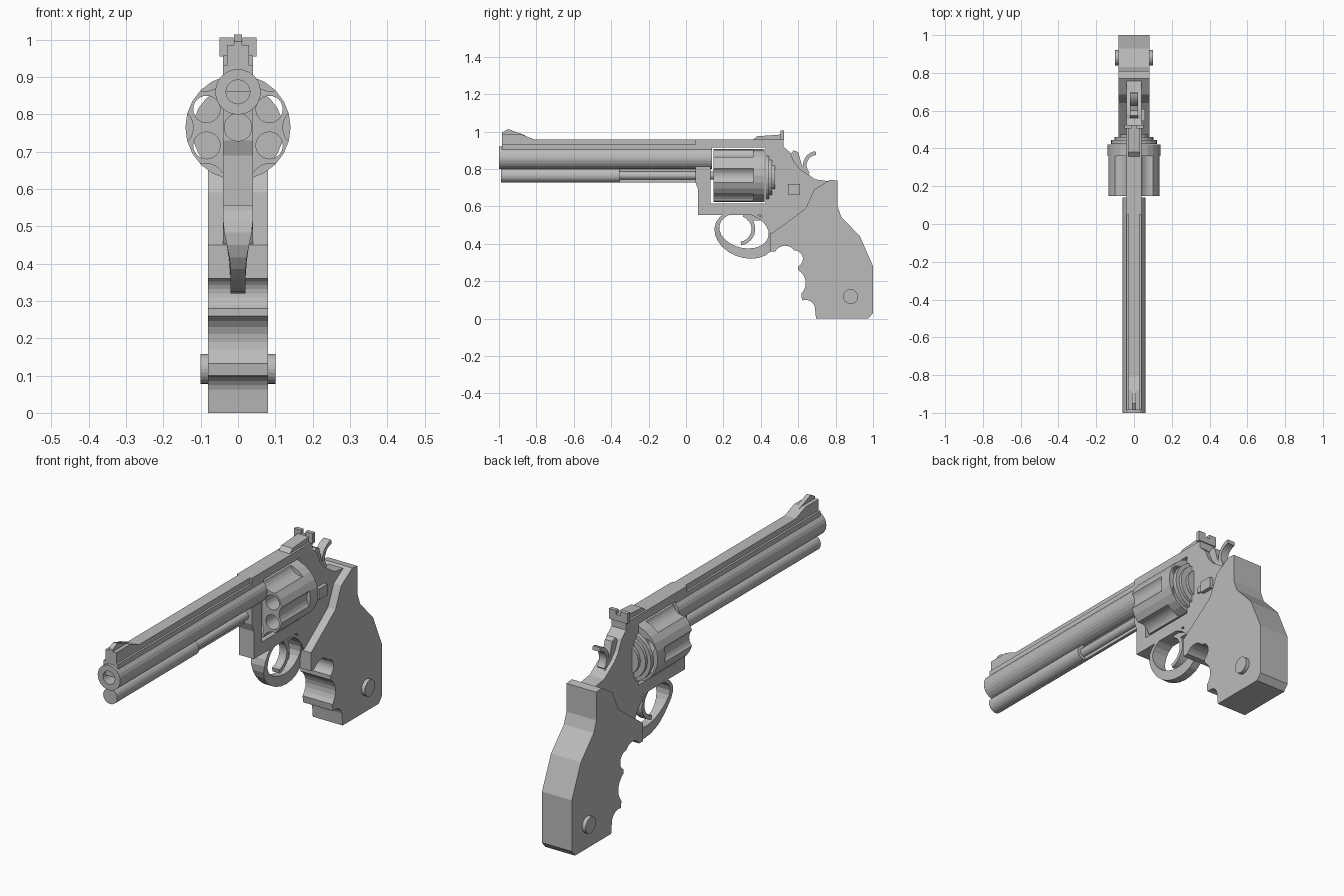
import bpy, bmesh
from math import cos, sin, radians

if "Cube" in bpy.data.objects:
    bpy.data.objects.remove(bpy.data.objects["Cube"])

GREY = (.5, .5, .5, 1)
steel = bpy.data.materials.new("plain grey")
steel.use_nodes = True
steel.diffuse_color = GREY
steel.node_tree.nodes["Principled BSDF"].inputs["Base Color"].default_value = GREY


def finish(name, bm):
    bmesh.ops.recalc_face_normals(bm, faces=bm.faces)
    mesh = bpy.data.meshes.new(name)
    bm.to_mesh(mesh)
    bm.free()
    mesh.materials.append(steel)
    part = bpy.data.objects.new(name, mesh)
    bpy.context.collection.objects.link(part)
    return part


def extrude(name, first_end, second_end):
    """Solid between two matching outlines."""
    bm = bmesh.new()
    first = [bm.verts.new(point) for point in first_end]
    second = [bm.verts.new(point) for point in second_end]
    bm.faces.new(first)
    bm.faces.new(second)
    for i in range(len(first)):
        bm.faces.new((first[i - 1], first[i], second[i], second[i - 1]))
    return finish(name, bm)


def plate(name, half_width, outline):
    """Side outline of (y, z) points, given equal thickness to left and right."""
    return extrude(name, [(-half_width, y, z) for y, z in outline],
                   [(half_width, y, z) for y, z in outline])


def bar(name, front, back, section):
    """Cross-section of (x, z) points, drawn from front to back."""
    return extrude(name, [(x, front, z) for x, z in section],
                   [(x, back, z) for x, z in section])


def arc(u, v, radius, start, sweep, steps=12):
    angles = [radians(start + sweep * i / steps) for i in range(steps + 1)]
    return [(u + radius * cos(a), v + radius * sin(a)) for a in angles]


def circle(u, v, radius, sides=24):
    return arc(u, v, radius, 0, 360, sides)[:-1]


def crescent(u, v, inner, outer, start, sweep):
    return arc(u, v, inner, start, sweep) + arc(u, v, outer, start + sweep, -sweep)


def box(left, right, bottom, top):
    return [(left, bottom), (right, bottom), (right, top), (left, top)]


def cut(part, cutter):
    """Subtract the cutter from the part, then discard the cutter."""
    cutter.hide_render = True
    mod = part.modifiers.new("cut", "BOOLEAN")
    mod.operation = "DIFFERENCE"
    mod.solver = "EXACT"
    mod.object = cutter
    graph = bpy.context.evaluated_depsgraph_get()
    mesh = bpy.data.meshes.new_from_object(part.evaluated_get(graph))
    part.modifiers.clear()
    part.data = mesh
    bpy.data.objects.remove(cutter)


BORE = .86         # height of the barrel axis
AXIS = .765        # height of the cylinder axis
STRAP = .957       # height of the top strap
BODY = .04         # half width of the frame
RIB = .03          # half width of the rib and sights

# Barrel with its bore, and a two-step rib on top
barrel = bar("barrel", -1, .14, circle(0, BORE, .061))
cut(barrel, bar("bore_cutter", -2, 0, circle(0, BORE, .032)))
bar("rib_lower", -.985, .14, box(-BODY, BODY, BORE, .93))
bar("rib_upper", -.985, .14, box(-RIB, RIB, BORE, STRAP))

# Lug below the barrel, its rear half open on one side to show the rod
lug = circle(0, AXIS, .038)
bar("lug_front", -.99, -.355, lug)
bar("lug_rear", -.355, .1, [point for point in lug if point[0] < .001])
bar("ejector_rod", -.36, .16, circle(0, AXIS, .022))

# Frame with the cylinder window
frame = plate("frame", BODY, [
    (.05, STRAP), (.05, .73), (.065, .69), (.065, .555), (.4, .555), (.46, .44),
    (.65, .45), (.76, .735), (.69, .745), (.61, .8), (.58, .835), (.555, .89),
    (.52, .92), (.52, STRAP)])
cut(frame, plate("window_cutter", 1, box(.13, .425, .615, .915)))

# Cylinder with six chambers and, between them, six outer flutes
cylinder = bar("cylinder", .147, .42, circle(0, AXIS, .141))
flutes = circle(0, AXIS, .175, 6)
chambers = arc(0, AXIS, .097, 30, 300, 5)
for flute, chamber in zip(flutes, chambers):
    cut(cylinder, bar("flute_cutter", 0, .36, circle(*flute, .055)))
    cut(cylinder, bar("chamber_cutter", 0, 1, circle(*chamber, .036)))

# Stepped recoil shield behind the cylinder
for radius, back in ((.122, .445), (.103, .46), (.075, .475)):
    bar("recoil_shield", .424, back, circle(0, AXIS - .01, radius))

# Trigger guard: leaning oval ring, narrower towards the bottom
bm = bmesh.new()
rings = []
for c, s in circle(0, 0, 1):
    ring = []
    for side, y, z in ((-1, .16 * c, .45 + .13 * s), (1, .16 * c, .45 + .13 * s),
                       (1, .13 * c, .47 + .095 * s), (-1, .13 * c, .47 + .095 * s)):
        width = BODY / 2 * (1 + min(1, max(0, 10 * z - 4)))
        ring.append(bm.verts.new((side * width, y + .315 + (.45 - z) / 4, z)))
    rings.append(ring)
for i, ring in enumerate(rings):
    for j in range(4):
        bm.faces.new((ring[j - 1], ring[j], rings[i - 1][j], rings[i - 1][j - 1]))
finish("trigger_guard", bm)

# Trigger
plate("trigger", .02, crescent(.28, .48, .07, .09, -80, 150))
plate("trigger_root", .02, box(.33, .4, .525, .57))

# Grip with finger grooves, and a round stud through both sides
grip = plate("grip", .081, [
    (.45, .45), (.56, .53), (.64, .59), (.685, .69), (.77, .743), (.81, .738), (.81, .6),
    (.83, .545), (.93, .44), (1, .28), (1, .03), (.975, 0), (.695, 0), (.69, .05),
    (.62, .1), (.6, .26), (.6, .36), (.45, .36)])
for y, z, radius in ((.64, .05), (.56, .19), (.58, .32), (.53, .33)) and (
        (.64, .05, .05), (.56, .19, .08), (.58, .32, .045), (.53, .33, .06)):
    cut(grip, plate("groove_cutter", 1, circle(y, z, radius)))
plate("grip_stud", .1, circle(.88, .118, .04))

# Hammer with curved spur
plate("hammer", .02, [(.57, .78), (.56, .88), (.575, .9), (.6, .89), (.62, .82), (.68, .74)])
plate("hammer_spur", .02, crescent(.7, .82, .055, .075, 95, 130))

# Front sight: sloped base and thin blade
plate("front_sight_base", RIB, [(-.985, .95), (-.985, .985), (-.88, .985), (-.79, .95)])
plate("front_sight_blade", .011, [(-.985, .96), (-.985, .995), (-.95, 1.013), (-.86, .98)])

# Rear sight: ramp and notched plate
plate("rear_sight_ramp", RIB, [(.35, .95), (.38, .975), (.52, .985), (.52, .95)])
sight = bar("rear_sight_plate", .505, .525, box(-.05, .05, .955, 1.005))
cut(sight, bar("notch_cutter", 0, 1, box(-.012, .012, .985, 2)))

# Thumb latch on one side
bar("latch_stem", .51, .55, box(RIB, .048, .68, .71))
bar("latch_pad", .545, .61, box(RIB, .058, .665, .72))
